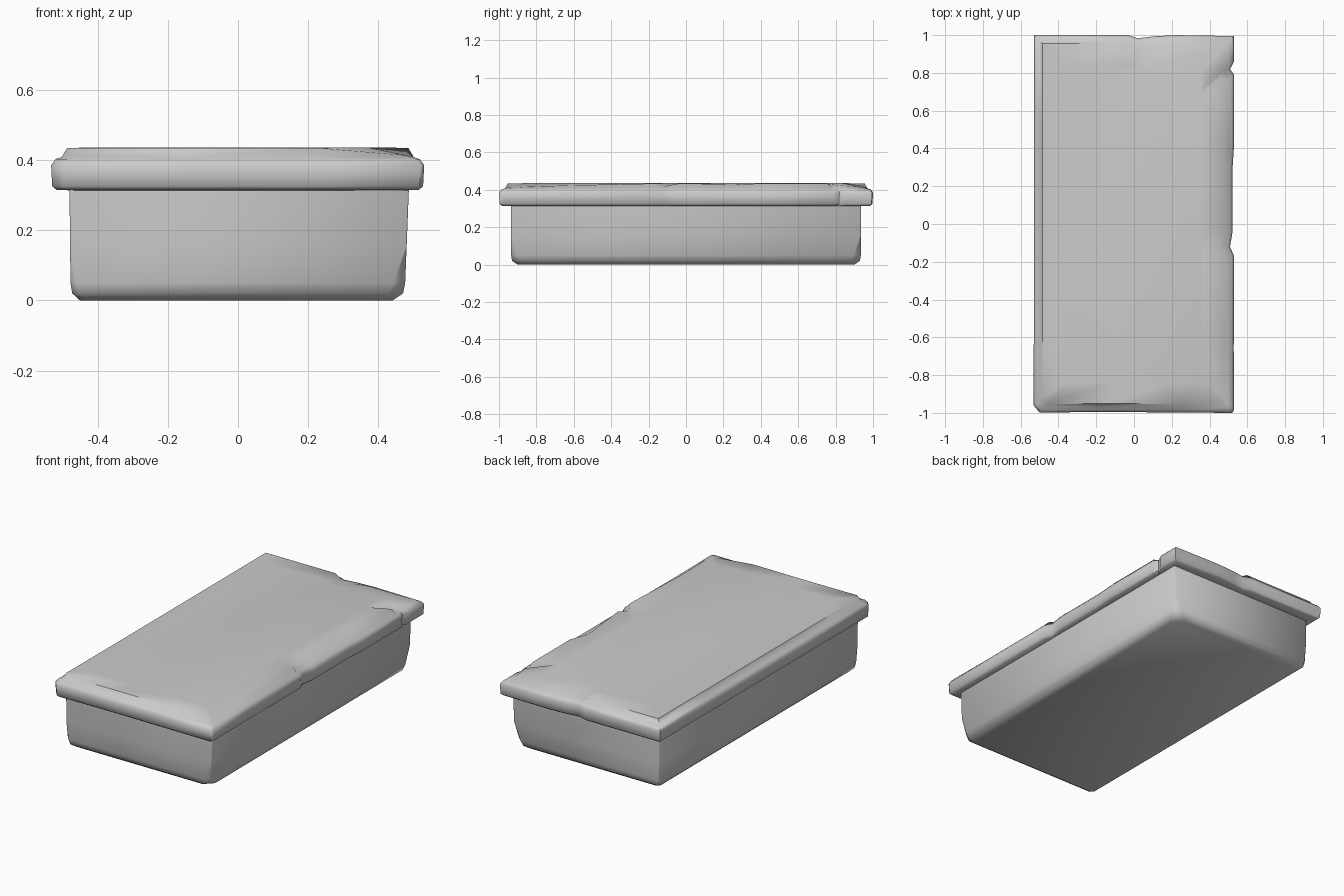
import bpy, bmesh

if "Cube" in bpy.data.objects:
    bpy.data.objects.remove(bpy.data.objects["Cube"])


def loft(name, rings, angle):
    """Skin a closed solid through rings with equal point counts (bottom to top)."""
    bm = bmesh.new()
    loops = [[bm.verts.new(p) for p in ring] for ring in rings]
    n = len(loops[0])
    for low, high in zip(loops, loops[1:]):
        for i in range(n):
            j = (i + 1) % n
            bm.faces.new((low[i], low[j], high[j], high[i]))
    bm.faces.new(loops[0][::-1])
    bm.faces.new(loops[-1])
    bmesh.ops.recalc_face_normals(bm, faces=bm.faces)
    mesh = bpy.data.meshes.new(name)
    bm.to_mesh(mesh)
    bm.free()
    obj = bpy.data.objects.new(name, mesh)
    bpy.context.collection.objects.link(obj)
    bpy.ops.object.select_all(action='DESELECT')
    obj.select_set(True)
    bpy.context.view_layer.objects.active = obj
    bpy.ops.object.shade_smooth_by_angle(angle=angle)
    return obj


# Stone chest: tapered box with worn, unevenly chipped lower corners
CHIPS = (0.02, 0.05, 0.06, 0.015)   # front left, front right, back right, back left


def chest_ring(left, right, half_y, z, wear):
    corners = ((left, -half_y), (right, -half_y), (right, half_y), (left, half_y))
    ring = []
    for i, (x, y) in enumerate(corners):
        c = 0.003 + CHIPS[i] * wear
        sx, sy = (1 if x > 0 else -1), (1 if y > 0 else -1)
        a, b = (x, y - sy * c, z), (x - sx * c, y, z)
        ring += [a, b] if sx * sy > 0 else [b, a]
    # keep counter-clockwise order
    return ring


loft("chest_body", [
    chest_ring(-0.45, 0.44, 0.90, 0.0, 0.8),
    chest_ring(-0.472, 0.47, 0.93, 0.02, 0.8),
    chest_ring(-0.477, 0.476, 0.935, 0.05, 0.6),
    chest_ring(-0.478, 0.48, 0.935, 0.15, 0.0),
    chest_ring(-0.48, 0.487, 0.935, 0.33, 0.0),
], 0.9)

# Lid slab: outline with chipped edges; third value lowers the raised top there,
# fourth pulls the top edge further inward
OUTLINE = [
    (-0.50, -0.998, 0, 0), (-0.15, -0.995, 0, 0), (0.25, -0.998, 0, 0),
    (0.52, -1.0, 0.02, 0.01), (0.53, -0.985, 0.02, 0.01),
    (0.528, -0.66, 0.01, 0.005), (0.53, -0.17, 0, 0),
    (0.508, -0.12, 0.015, 0.01), (0.522, -0.04, 0, 0),
    (0.522, 0.30, 0.005, 0.03), (0.53, 0.42, 0, 0),
    (0.53, 0.79, 0, 0), (0.508, 0.82, 0.015, 0.01), (0.53, 0.86, 0.01, 0),
    (0.53, 0.995, 0.02, 0.01), (0.22, 1.0, 0.012, 0.01),
    (0.10, 0.993, 0.02, 0.015), (0.02, 0.983, 0.02, 0.02), (-0.03, 1.0, 0, 0),
    (-0.53, 1.0, 0, 0), (-0.53, 0.55, 0, 0), (-0.53, -0.45, 0, 0),
    (-0.532, -0.96, 0, 0),
]


def lid_ring(inset, z, top=0):
    ring = []
    for x, y, drop, pull in OUTLINE:
        d = inset + pull * top
        ring.append((x * (1 - d / 0.53), y * (1 - d), z - drop * top))
    return ring


loft("chest_lid", [
    lid_ring(0.06, 0.313),
    lid_ring(0.015, 0.315),
    lid_ring(0.003, 0.325),
    lid_ring(0.0, 0.385),
    lid_ring(0.012, 0.402),
    lid_ring(0.030, 0.408),
    lid_ring(0.045, 0.434, 1),
    lid_ring(0.16, 0.436),
], 0.9)
